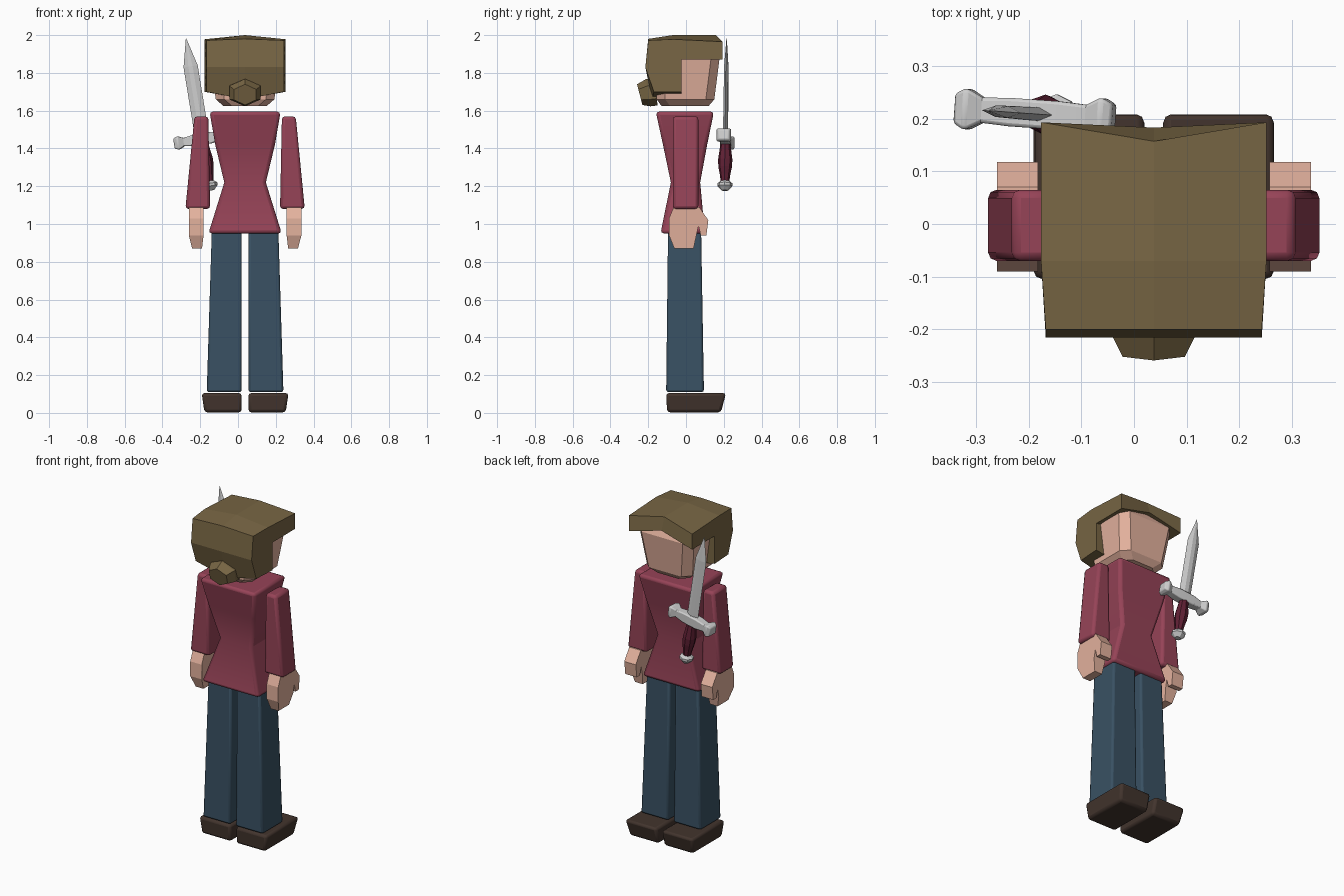
import bpy, bmesh, math
from mathutils import Matrix, Vector

if "Cube" in bpy.data.objects:
    bpy.data.objects.remove(bpy.data.objects["Cube"])

CX = 0.0375  # body centre line


def material(name, r, g, b):
    m = bpy.data.materials.new(name)
    lin = [((c / 255 + 0.055) / 1.055) ** 2.4 for c in (r, g, b)]
    m.diffuse_color = (*lin, 1)
    m.use_nodes = True
    m.node_tree.nodes["Principled BSDF"].inputs["Base Color"].default_value = m.diffuse_color
    return m


HAIR = material("brown hair", 120, 102, 68)
SHIRT = material("red shirt", 150, 67, 87)
SKIN = material("skin", 228, 178, 158)
JEANS = material("blue jeans", 57, 81, 99)
SHOE = material("dark brown leather", 66, 52, 45)
METAL = material("grey metal", 206, 206, 206)
GRIP = material("dark red grip", 96, 32, 52)


def loft(name, rings, mat, bevel=0, matrix=None):
    """Skin a list of equal rings of points and cap both ends."""
    bm = bmesh.new()
    vs = [[bm.verts.new(p) for p in ring] for ring in rings]
    n = len(rings[0])
    for a, b in zip(vs, vs[1:]):
        for i in range(n):
            j = (i + 1) % n
            bm.faces.new((a[i], a[j], b[j], b[i]))
    bm.faces.new(vs[0])
    bm.faces.new(vs[-1])
    bmesh.ops.remove_doubles(bm, verts=bm.verts, dist=1e-5)
    bmesh.ops.recalc_face_normals(bm, faces=bm.faces)
    mesh = bpy.data.meshes.new(name)
    bm.to_mesh(mesh)
    bm.free()
    if matrix:
        mesh.transform(matrix)
    mesh.materials.append(mat)
    ob = bpy.data.objects.new(name, mesh)
    bpy.context.collection.objects.link(ob)
    if bevel:
        mod = ob.modifiers.new("rounded edges", 'BEVEL')
        mod.width, mod.segments, mod.limit_method = bevel, 2, 'ANGLE'
        mod.angle_limit = math.radians(40)
    return ob


def boxes(name, sections, mat, bevel=0, side=1):
    """Loft of rectangles (x0, x1, y0, y1, z), x measured from the centre line."""
    rings = []
    for x0, x1, y0, y1, z in sections:
        rings.append([(CX + side * x, y, z) for x, y in
                      ((x0, y0), (x1, y0), (x1, y1), (x0, y1))])
    return loft(name, rings, mat, bevel)


# Torso
boxes("torso", [(-.194, .194, -.135, .10, .95), (-.11, .11, -.08, .075, 1.22),
                (-.158, .158, -.122, .112, 1.42), (-.188, .188, -.16, .148, 1.595)],
      SHIRT, .018)

# Limbs, mirrored about the centre line
for label, s in (("left", -1), ("right", 1)):
    boxes(label + "_shoe", [(.018, .215, -.10, .185, .003), (.018, .23, -.105, .212, .105)],
          SHOE, .015, s)
    boxes(label + "_leg", [(.018, .203, -.105, .095, .11), (.018, .176, -.095, .08, .97)],
          JEANS, .012, s)
    boxes(label + "_arm", [(.185, .316, -.07, .065, 1.08), (.195, .268, -.07, .065, 1.57)],
          SHIRT, .016, s)
    # Hand with thumb, tapering to the fingertips
    outline = [(-.065, 1.09), (.07, 1.09), (.118, 1.02), (.108, .94), (.078, .94),
               (.066, .99), (.055, .94), (.04, .87), (-.062, .87), (-.09, .94), (-.09, 1.03)]
    rings = []
    for inner, outer in ((.220, .298), ):
        rings.append([(CX + s * (inner + (.008 if z < .9 else 0)), y, z) for y, z in outline])
        rings.append([(CX + s * (outer - (.018 if z < .9 else 0)), y, z) for y, z in outline])
    loft(label + "_hand", rings, SKIN)


# Head: octagonal sections
def oct_ring(hx, y0, y1, z, c=.045):
    pts = [(-hx + c, y0), (hx - c, y0), (hx, y0 + c), (hx, y1 - c),
           (hx - c, y1), (-hx + c, y1), (-hx, y1 - c), (-hx, y0 + c)]
    return [(CX + x, y, z) for x, y in pts]


head = loft("head", [oct_ring(.115, -.13, .12, 1.625), oct_ring(.155, -.155, .15, 1.66),
                     oct_ring(.185, -.17, .178, 1.88), oct_ring(.185, -.17, .15, 1.94)], SKIN)

# Hair: side outline, ridged along the middle with a raised fringe
edge = [(-.17, 1.70), (-.215, 1.83), (-.20, 1.972), (-.07, 1.978),
        (.193, 1.965), (.193, 1.87), (-.025, 1.87), (-.025, 1.70)]
middle = [(-.18, 1.66), (-.215, 1.83), (-.20, 1.98), (-.07, 2.0),
          (.157, 2.0), (.183, 1.925), (-.025, 1.90), (-.025, 1.66)]


def hair_width(y, z):
    return .205 if y < -.1 else .214


loft("hair", [[(CX - hair_width(y, z), y, z) for y, z in edge],
              [(CX, y, z) for y, z in middle],
              [(CX + hair_width(y, z), y, z) for y, z in edge]], HAIR)


# Hair bun: tilted six-sided frustum
def bun_ring(rx, rz, y, z, tilt):
    ring = []
    for i in range(6):
        a = math.pi / 2 + i * math.pi / 3
        ring.append((CX + rx * math.cos(a), y - tilt * math.sin(a), z + rz * math.sin(a)))
    return ring


loft("hair_bun", [bun_ring(.095, .072, -.16, 1.70, .01), bun_ring(.095, .072, -.20, 1.695, .012),
                  bun_ring(.068, .055, -.245, 1.685, .014)], HAIR)

# Sword, built upright around the guard centre and then tilted
lean = Matrix.Translation((-.188, .209, 1.45)) @ Matrix.Rotation(math.radians(-4), 4, 'Z') \
    @ Matrix.Rotation(math.radians(-9.3), 4, 'Y')
blade = []
for z, hw, t in ((0, .038, .013), (.39, .038, .011), (.54, .001, .001)):
    blade.append([(-hw, 0, z), (-hw * .3, -t, z), (hw * .3, -t, z),
                  (hw, 0, z), (hw * .3, t, z), (-hw * .3, t, z)])
loft("sword_blade", blade, METAL, matrix=lean)

# Guard with flared ends
half = [(.152, .028, .026), (.13, .04, .036), (.10, .024, .022), (.045, .027, .03)]
sections = [(-x, hy, hz) for x, hy, hz in half] + half[::-1]
loft("sword_guard", [[(x, -hy, -hz), (x, hy, -hz), (x, hy, hz), (x, -hy, hz)]
                     for x, hy, hz in sections], METAL, .006, lean)


def lathe(name, profile, mat, sides=8):
    rings = [[(r * math.cos(i * math.tau / sides), r * math.sin(i * math.tau / sides), z)
              for i in range(sides)] for r, z in profile]
    return loft(name, rings, mat, matrix=lean)


lathe("sword_grip", [(.026, -.02), (.031, -.06), (.038, -.11), (.036, -.15),
                     (.028, -.19), (.022, -.235)], GRIP)
lathe("sword_pommel", [(.02, -.222), (.04, -.238), (.04, -.252), (.018, -.276)], METAL)

# Smooth the rounded cloth and shoe parts, keeping hard edges
bpy.ops.object.select_all(action='DESELECT')
for ob in bpy.context.collection.objects:
    if ob.modifiers:
        ob.select_set(True)
        bpy.context.view_layer.objects.active = ob
bpy.ops.object.shade_smooth_by_angle(angle=math.radians(30))
